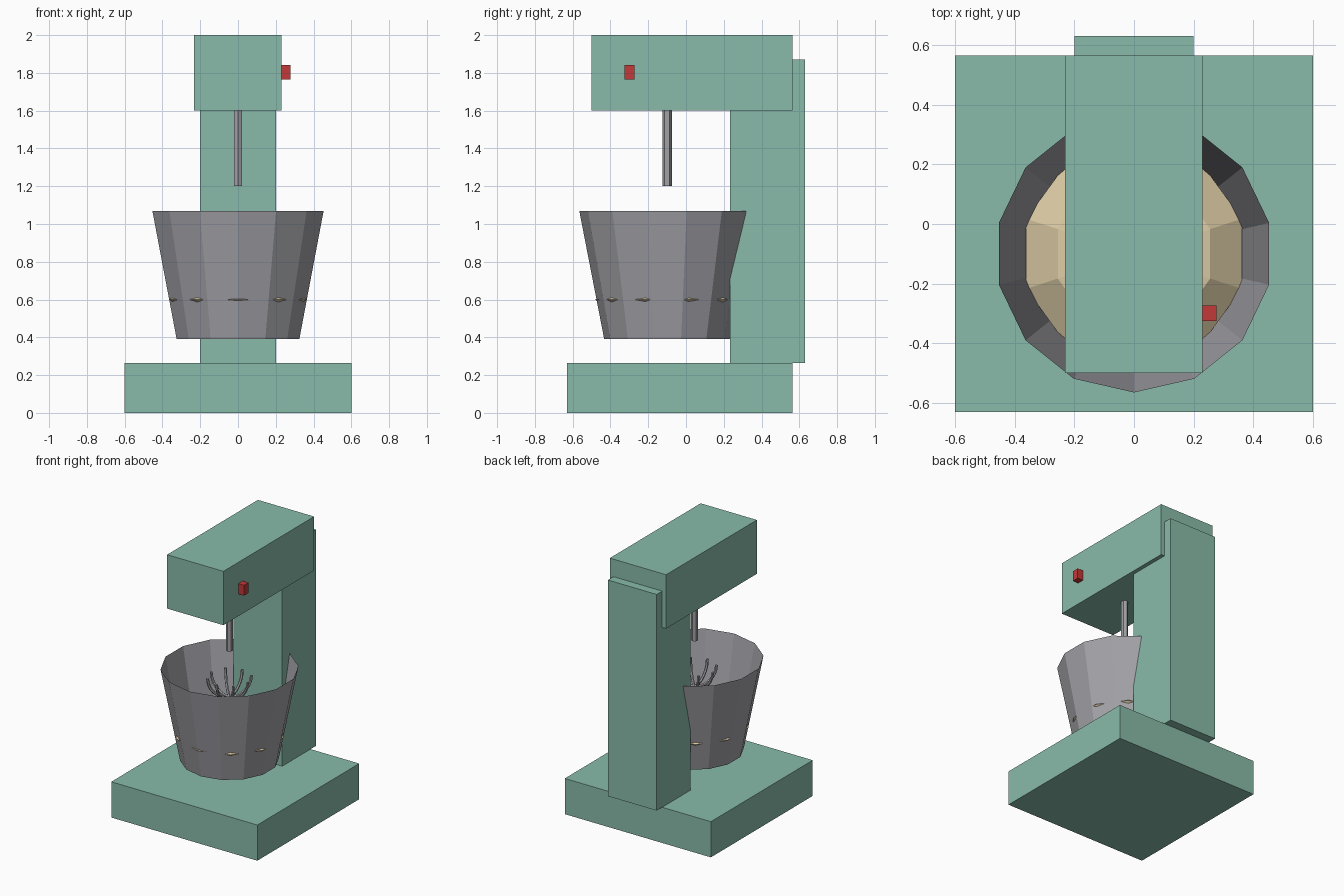
import bpy, bmesh, math
from mathutils import Matrix, Vector

if "Cube" in bpy.data.objects:
    bpy.data.objects.remove(bpy.data.objects["Cube"])


def material(name, rgb):
    m = bpy.data.materials.new(name)
    m.diffuse_color = (*rgb, 1)
    m.use_nodes = True
    m.node_tree.nodes["Principled BSDF"].inputs["Base Color"].default_value = m.diffuse_color
    return m


GREEN = material("mint_paint", (0.25, 0.50, 0.40))
STEEL = material("steel", (0.36, 0.36, 0.39))
RED = material("red_plastic", (0.55, 0.04, 0.04))
DOUGH = material("dough_cream", (0.72, 0.60, 0.38))


def finish(name, bm, mat):
    me = bpy.data.meshes.new(name)
    bm.to_mesh(me)
    bm.free()
    me.materials.append(mat)
    ob = bpy.data.objects.new(name, me)
    bpy.context.collection.objects.link(ob)
    return ob


def box(name, lo, hi, mat):
    lo, hi = Vector(lo), Vector(hi)
    bm = bmesh.new()
    bmesh.ops.create_cube(bm, size=1, matrix=Matrix.Translation((lo + hi) / 2)
                          @ Matrix.Diagonal((*(hi - lo), 1)))
    return finish(name, bm, mat)


def cone(name, sides, r_low, r_high, z0, z1, mat, open_top=False):
    """Tapered prism on the mixing axis, with one corner facing front."""
    bm = bmesh.new()
    bmesh.ops.create_cone(
        bm, cap_ends=True, segments=sides, radius1=r_low, radius2=r_high, depth=z1 - z0,
        matrix=Matrix.Translation((0, AXIS_Y, (z0 + z1) / 2)) @ Matrix.Rotation(CORNER, 4, 'Z'))
    # rotate so a corner points straight to the front
    v = bm.verts[:][0].co
    turn = -math.pi / 2 - math.atan2(v.y - AXIS_Y, v.x)
    bmesh.ops.rotate(bm, verts=bm.verts, cent=(0, AXIS_Y, 0),
                     matrix=Matrix.Rotation(turn, 3, 'Z'))
    if open_top:
        top = [f for f in bm.faces if f.normal.z > 0.9]
        bmesh.ops.delete(bm, geom=top, context='FACES_ONLY')
    return finish(name, bm, mat)


AXIS_Y = -0.10
CORNER = 0.0

# Body
box("base", (-0.6, -0.63, 0), (0.6, 0.565, 0.265), GREEN)
box("column", (-0.2, 0.233, 0.265), (0.2, 0.63, 1.87), GREEN)
box("motor_head", (-0.232, -0.5, 1.6), (0.23, 0.565, 2.0), GREEN)
box("switch", (0.22, -0.325, 1.765), (0.277, -0.273, 1.842), RED)

# Drive shaft and open bowl
cone("shaft", 6, 0.025, 0.025, 1.2, 1.62, STEEL)
cone("bowl", 14, 0.333, 0.465, 0.39, 1.07, STEEL, open_top=True)

# Dough: flattened low-poly ball that fills the bowl
bm = bmesh.new()
bmesh.ops.create_uvsphere(bm, u_segments=10, v_segments=4, radius=0.38,
                          matrix=Matrix.Translation((0, AXIS_Y, 0.6))
                          @ Matrix.Diagonal((1, 1, 0.32, 1)))
finish("dough", bm, DOUGH)

# Whisk: four half-circle wires crossing at the bottom
RING, WIRE, STEPS = 0.15, 0.01, 12
for k in range(4):
    bm = bmesh.new()
    spin = Matrix.Translation((0, AXIS_Y, 1.0)) @ Matrix.Rotation(k * math.pi / 4, 4, 'Z')
    loops = []
    for i in range(STEPS + 1):
        a = math.pi + math.pi * i / STEPS
        loop = []
        for j in range(6):
            b = math.tau * j / 6
            r = RING + WIRE * math.cos(b)
            loop.append(bm.verts.new(spin @ Vector(
                (r * math.cos(a), WIRE * math.sin(b), r * math.sin(a)))))
        loops.append(loop)
    for p, q in zip(loops, loops[1:]):
        for j in range(6):
            n = (j + 1) % 6
            bm.faces.new((p[j], p[n], q[n], q[j]))
    bm.faces.new(loops[0])
    bm.faces.new(loops[-1])
    bmesh.ops.recalc_face_normals(bm, faces=bm.faces)
    finish(f"whisk_wire_{k + 1}", bm, STEEL)
